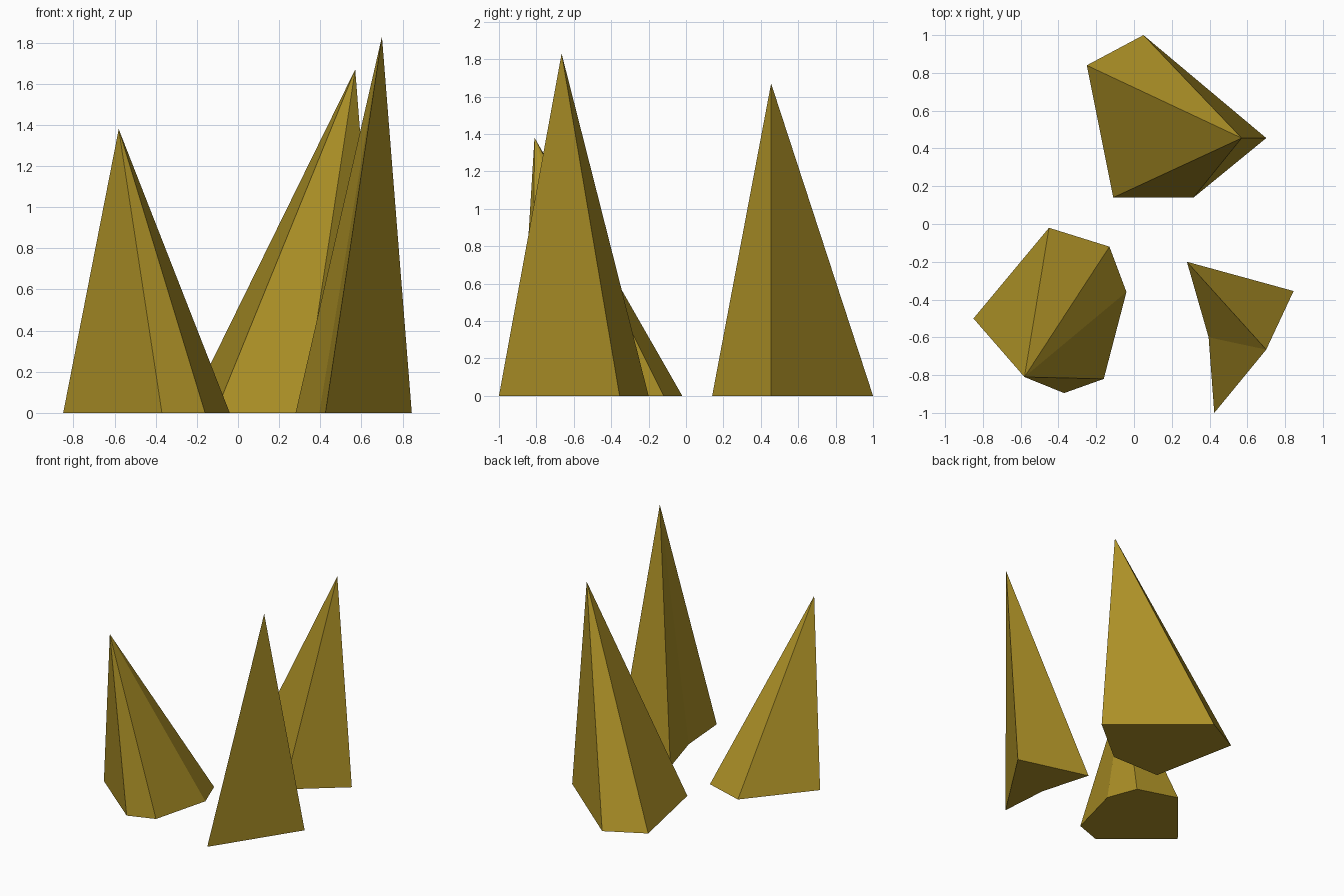
import bpy
import bmesh

default = bpy.data.objects.get("Cube")
if default:
    bpy.data.objects.remove(default, do_unlink=True)

# Single mustard stone colour
COLOUR = (0.42, 0.285, 0.02, 1.0)
stone = bpy.data.materials.new("mustard_stone")
stone.use_nodes = True
stone.diffuse_color = COLOUR
stone.node_tree.nodes["Principled BSDF"].inputs["Base Color"].default_value = COLOUR


def make_spike(name, footprint, tip):
    """Flat-sided spike from a ground outline to a leaning tip."""
    bm = bmesh.new()
    base = [bm.verts.new((x, y, 0)) for x, y in footprint]
    apex = bm.verts.new(tip)
    bm.faces.new(base)
    for i, corner in enumerate(base):
        bm.faces.new((corner, base[(i + 1) % len(base)], apex))
    bmesh.ops.recalc_face_normals(bm, faces=bm.faces)
    mesh = bpy.data.meshes.new(name)
    bm.to_mesh(mesh)
    bm.free()
    mesh.materials.append(stone)
    spike = bpy.data.objects.new(name, mesh)
    bpy.context.collection.objects.link(spike)
    return spike


# Short six-sided spike at the front, on the -x side
make_spike("short_spike",
           [(-0.85, -0.50), (-0.37, -0.895), (-0.16, -0.82),
            (-0.04, -0.36), (-0.13, -0.12), (-0.45, -0.02)],
           (-0.58, -0.81, 1.38))

# Broad five-sided spike at the back
make_spike("broad_spike",
           [(-0.11, 0.14), (0.315, 0.14), (0.70, 0.455),
            (0.05, 1.0), (-0.25, 0.84)],
           (0.57, 0.455, 1.67))

# Tall narrow spike at the front, on the +x side, with a notched inner wall
make_spike("tall_spike",
           [(0.28, -0.20), (0.395, -0.60), (0.425, -1.0), (0.845, -0.355)],
           (0.70, -0.665, 1.83))
